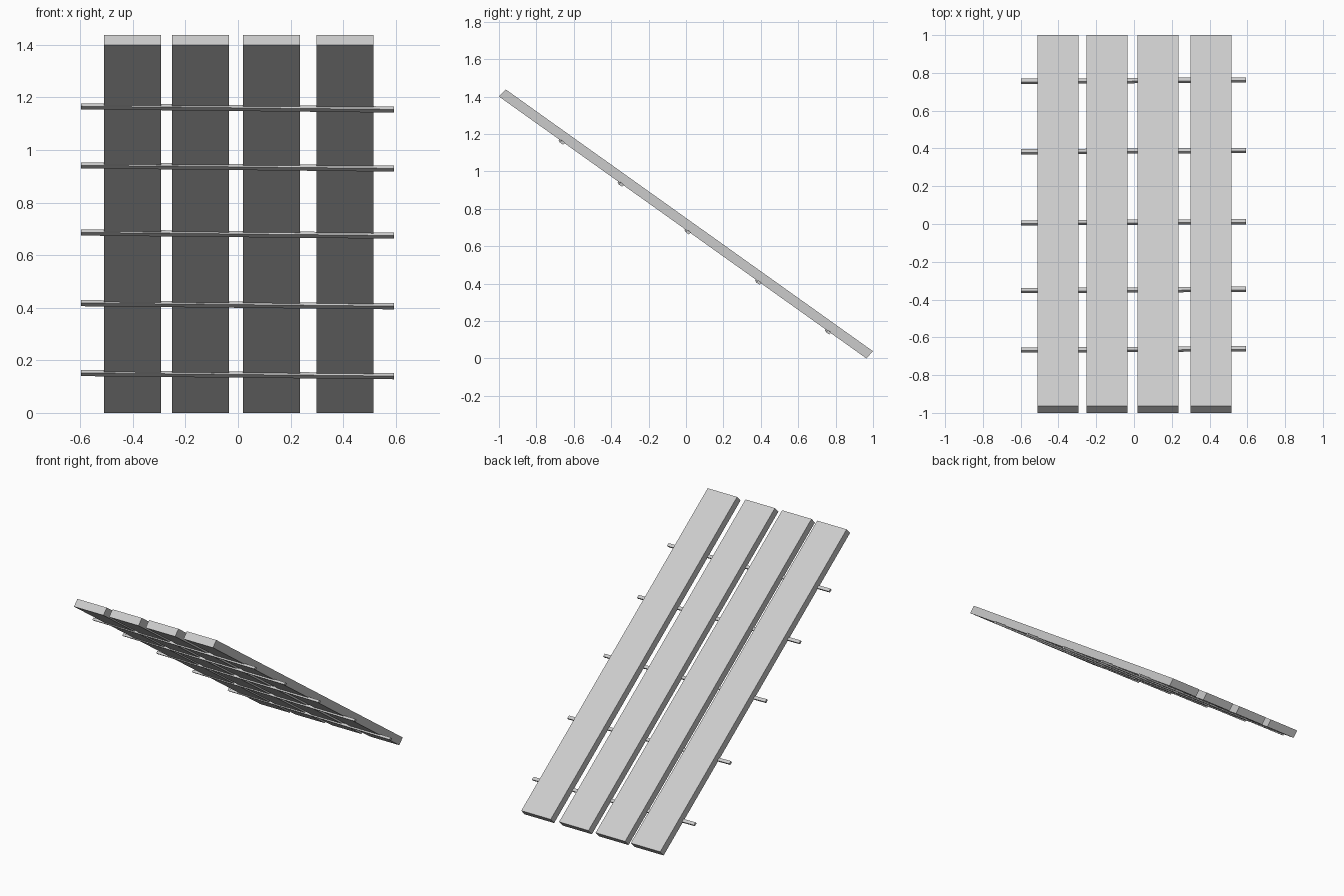
import bpy
from mathutils import Vector

if "Cube" in bpy.data.objects:
    bpy.data.objects.remove(bpy.data.objects["Cube"])

SLOPE = 1.40 / 1.964                         # fall of the ramp along y
ALONG = Vector((0, 1.964, -1.40)).normalized()
THICK = Vector((0, 0.036, 0.038))            # plank thickness direction


def make_prism(name, left, right):
    """Solid joining two four-cornered end sections."""
    faces = [(0, 1, 2, 3), (7, 6, 5, 4)]
    faces += [(i, i + 4, (i + 1) % 4 + 4, (i + 1) % 4) for i in range(4)]
    mesh = bpy.data.meshes.new(name)
    mesh.from_pydata(left + right, [], faces)
    mesh.update()
    obj = bpy.data.objects.new(name, mesh)
    bpy.context.collection.objects.link(obj)
    return obj


def section(corner, along, up):
    return [corner, corner + along, corner + along + up, corner + up]


# Four long sloping planks
for i, x in enumerate((-0.51, -0.251, 0.019, 0.298)):
    ends = [section(Vector((px, -1, 1.40)), Vector((0, 1.964, -1.40)), THICK)
            for px in (x, x + 0.217)]
    make_prism(f"plank_{i + 1}", *ends)

# Five thin cross battens, slightly crooked, half sunk into the underside
along = ALONG * 0.021
up = THICK.normalized() * 0.0155
for i, y in enumerate((-0.664, -0.349, 0.009, 0.386, 0.759)):
    centre = Vector((0, y, 1.40 - (y + 1) * SLOPE - 0.0005))
    ends = []
    for x, side in ((-0.597, -1), (0.593, 1)):
        c = centre + Vector((x, side * 0.0035, side * -0.006))
        ends.append(section(c - (along + up) / 2, along, up))
    make_prism(f"cross_batten_{i + 1}", *ends)
